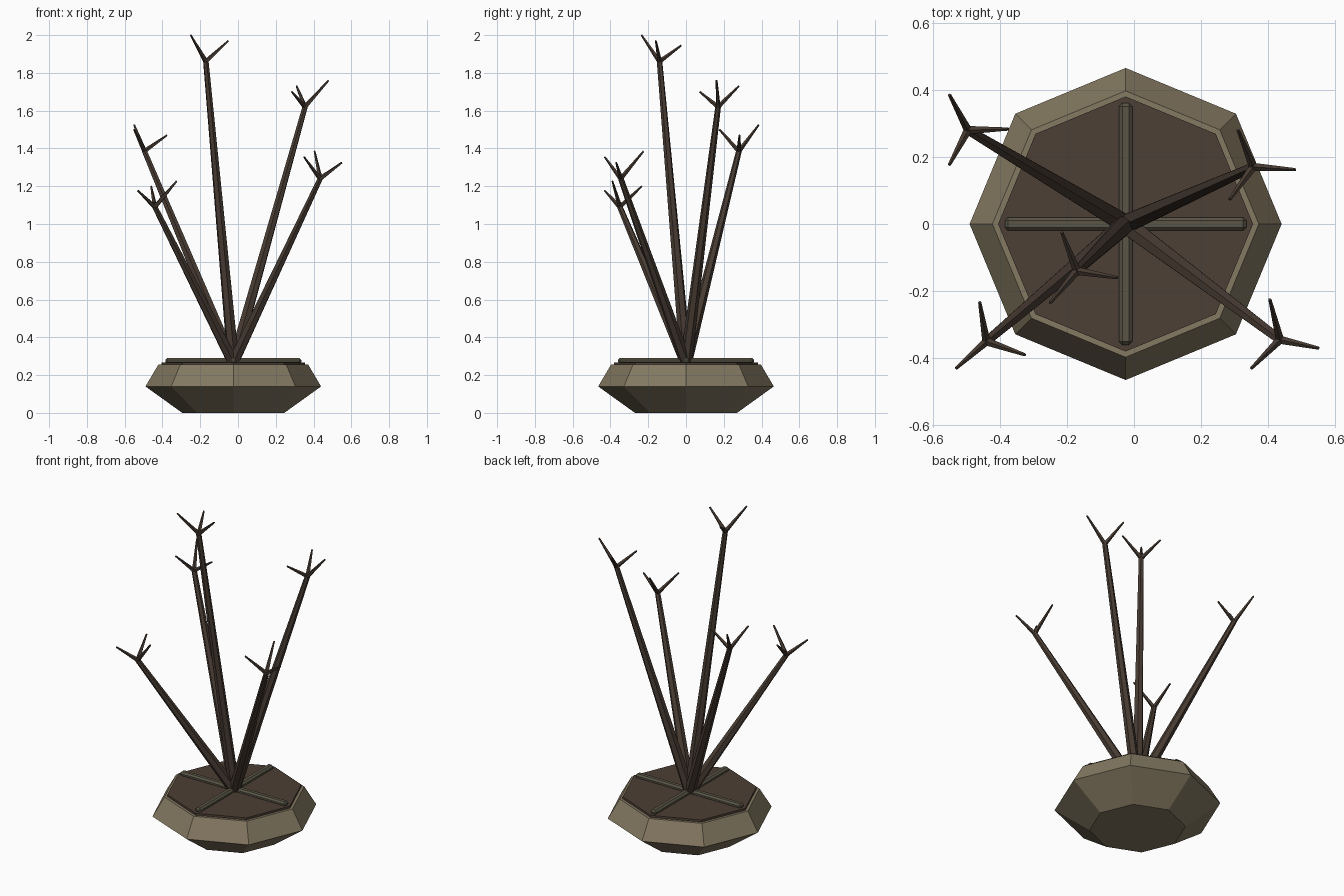
import bpy, bmesh
from math import cos, sin, pi
from mathutils import Vector

if "Cube" in bpy.data.objects:
    bpy.data.objects.remove(bpy.data.objects["Cube"])

CX = -0.025  # pot axis


def mat(name, rgb):
    m = bpy.data.materials.new(name)
    m.diffuse_color = (*rgb, 1)
    m.use_nodes = True
    m.node_tree.nodes["Principled BSDF"].inputs["Base Color"].default_value = m.diffuse_color
    return m


CLAY = mat("clay", (0.23, 0.19, 0.12))
SOIL = mat("soil", (0.075, 0.05, 0.035))
SLAT = mat("slat", (0.10, 0.09, 0.06))
BARK = mat("bark", (0.065, 0.045, 0.033))


def finish(bm, name, material):
    bmesh.ops.recalc_face_normals(bm, faces=bm.faces)
    me = bpy.data.meshes.new(name)
    bm.to_mesh(me)
    bm.free()
    me.materials.append(material)
    ob = bpy.data.objects.new(name, me)
    bpy.context.collection.objects.link(ob)
    return ob


def octagon_stack(name, profile, material):
    """Closed eight-sided solid from (radius, z) pairs."""
    bm = bmesh.new()
    rings = [[bm.verts.new((CX + r * cos(i * pi / 4), r * sin(i * pi / 4), z))
              for i in range(8)] for r, z in profile]
    for a, b in zip(rings, rings[1:]):
        for i in range(8):
            j = (i + 1) % 8
            bm.faces.new((a[i], a[j], b[j], b[i]))
    bm.faces.new(rings[0])
    bm.faces.new(rings[-1])
    return finish(bm, name, material)


def add_rod(bm, start, end, r1, r2, sides):
    """Tapered rod between two points."""
    start, end = Vector(start), Vector(end)
    d = end - start
    m = d.to_track_quat('Z', 'Y').to_matrix().to_4x4()
    m.translation = (start + end) / 2
    bmesh.ops.create_cone(bm, cap_ends=True, segments=sides, radius1=r1,
                          radius2=r2, depth=d.length, matrix=m)


# Pot and soil
octagon_stack("pot", [(0.27, 0), (0.465, 0.14), (0.397, 0.255)], CLAY)
octagon_stack("soil", [(0.38, 0.25), (0.38, 0.268)], SOIL)

# Crossed slats lying on the soil
for name, size in (("slat_across", (0.72, 0.04, 0.03)),
                   ("slat_deep", (0.04, 0.72, 0.03))):
    bm = bmesh.new()
    bmesh.ops.create_cube(bm, size=1)
    bmesh.ops.scale(bm, vec=size, verts=bm.verts)
    bmesh.ops.bevel(bm, geom=bm.edges[:], offset=0.01, segments=1, affect='EDGES')
    bmesh.ops.translate(bm, vec=(CX, 0, 0.275), verts=bm.verts)
    finish(bm, name, SLAT)

# Branches: fork point followed by three twig tips
BRANCHES = [
    [(-.17, -.14, 1.86), (-.25, -.235, 2.0), (-.05, -.16, 1.97), (-.215, -.025, 1.945)],
    [(.355, .17, 1.62), (.48, .162, 1.76), (.31, .28, 1.73), (.285, .073, 1.70)],
    [(-.495, .28, 1.385), (-.55, .385, 1.525), (-.375, .283, 1.47), (-.55, .177, 1.50)],
    [(.435, -.345, 1.24), (.55, -.37, 1.325), (.405, -.225, 1.385), (.35, -.43, 1.355)],
    [(-.44, -.35, 1.09), (-.325, -.39, 1.227), (-.46, -.233, 1.20), (-.53, -.43, 1.177)],
]
for n, (fork, *tips) in enumerate(BRANCHES, 1):
    bm = bmesh.new()
    add_rod(bm, (CX, 0, 0.265), fork, 0.032, 0.015, 6)
    finish(bm, f"branch_{n}", BARK)
    bm = bmesh.new()
    for tip in tips:
        add_rod(bm, fork, tip, 0.013, 0.005, 5)
    finish(bm, f"twigs_{n}", BARK)
